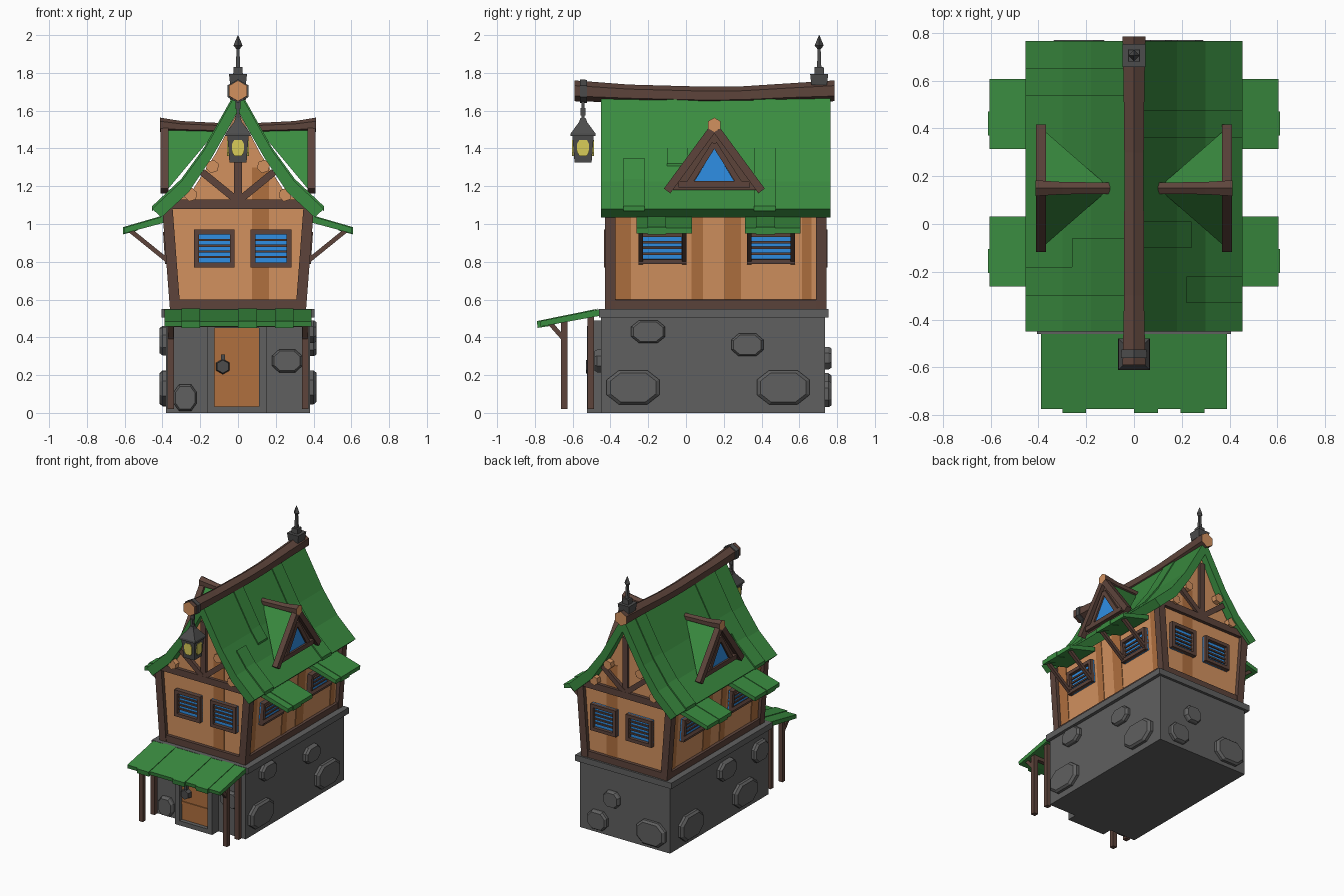
import bpy, bmesh, math
from mathutils import Vector as V, Matrix

if "Cube" in bpy.data.objects:
    bpy.data.objects.remove(bpy.data.objects["Cube"])


def material(name, hexcode):
    m = bpy.data.materials.new(name)
    c = [int(hexcode[i:i + 2], 16) / 255 for i in (0, 2, 4)]
    m.diffuse_color = [((k + .055) / 1.055) ** 2.4 for k in c] + [1]
    m.use_nodes = True
    m.node_tree.nodes["Principled BSDF"].inputs["Base Color"].default_value = m.diffuse_color
    return m


GREEN = material("roof_green", "3A8C40")
BROWN = material("timber_brown", "5D443B")
LIGHT = material("light_wood", "D2915F")
DARK = material("dark_plank", "B0703F")
STONE = material("stone_gray", "606060")
METAL = material("dark_metal", "4C4C4C")
BLUE = material("window_blue", "2F8FE5")
YELLOW = material("lamp_yellow", "D8CC58")


def finish(name, bm, mat, mat2=None, rule=None):
    bmesh.ops.recalc_face_normals(bm, faces=bm.faces)
    me = bpy.data.meshes.new(name)
    me.materials.append(mat)
    if mat2:
        me.materials.append(mat2)
        for f in bm.faces:
            f.material_index = int(rule(f.normal))
    bm.to_mesh(me)
    bm.free()
    ob = bpy.data.objects.new(name, me)
    bpy.context.collection.objects.link(ob)
    return ob


def hull(name, mat, pts, M=Matrix(), **kw):
    bm = bmesh.new()
    for p in pts:
        bm.verts.new(M @ V(p))
    bmesh.ops.convex_hull(bm, input=bm.verts)
    bmesh.ops.dissolve_limit(bm, angle_limit=.01, verts=bm.verts, edges=bm.edges)
    return finish(name, bm, mat, **kw)


def box(name, mat, lo, hi, M=Matrix()):
    return hull(name, mat, [(x, y, z) for x in (lo[0], hi[0])
                            for y in (lo[1], hi[1]) for z in (lo[2], hi[2])], M)


def extrude(name, mat, pts, vec):
    bm = bmesh.new()
    f = bm.faces.new([bm.verts.new(p) for p in pts])
    r = bmesh.ops.extrude_face_region(bm, geom=[f], use_keep_orig=True)
    bmesh.ops.translate(bm, vec=vec, verts=[v for v in r['geom'] if isinstance(v, bmesh.types.BMVert)])
    return finish(name, bm, mat)


def beam(name, mat, a, b, w, side):
    """Square bar from a to b; side is a direction across it."""
    a, b = V(a), V(b)
    d = (b - a).normalized()
    s = V(side)
    s = (s - d * s.dot(d)).normalized()
    t = d.cross(s)
    return hull(name, mat, [p + (s * i + t * j) * w / 2 for p in (a, b) for i in (-1, 1) for j in (-1, 1)])


def lathe(name, mat, rings, n, center=(0, 0, 0), axis='Z', turn=0, **kw):
    """Rings of (height, radius, up-shift) skinned along an axis."""
    bm = bmesh.new()
    loops = []
    for h, r, up in rings:
        loop = []
        for k in range(n):
            a = turn + k * math.tau / n
            p, q = r * math.cos(a), r * math.sin(a)
            v = {'Z': (p, q, h), 'Y': (q, h, p + up), 'X': (h, q, p + up)}[axis]
            loop.append(bm.verts.new(V(center) + V(v)))
        loops.append(loop)
    for l0, l1 in zip(loops, loops[1:]):
        for k in range(n):
            bm.faces.new((l0[k], l0[(k + 1) % n], l1[(k + 1) % n], l1[k]))
    bm.faces.new(loops[0])
    bm.faces.new(loops[-1])
    return finish(name, bm, mat, **kw)


def frame(o, u, v):
    """Wall coordinates: u along, v up, third axis outwards."""
    u, v = V(u).normalized(), V(v).normalized()
    M = Matrix((u, v, u.cross(v))).transposed().to_4x4()
    M.translation = o
    return M


# stone ground floor and ledge
box("stone_base", STONE, (-.38, -.45, 0), (.38, .735, .51))
box("stone_ledge", STONE, (-.405, -.46, .505), (.405, .755, .55))


def stone(M, u, v, w, h):
    pts = []
    for n, k in ((-.01, 1), (.02, 1), (.035, .86)):
        for a, b in ((.5, .22), (.27, .5)):
            pts += [(u + i * a * w * k, v + j * b * h * k, n) for i in (-1, 1) for j in (-1, 1)]
    hull("wall_stone", STONE, pts, M)


Z = (0, 0, 1)
for o, u, stones in (
        ((.38, 0, 0), (0, 1, 0), ((-.2, .43, .18, .12), (.325, .36, .17, .12), (-.28, .135, .28, .18), (.515, .135, .28, .18))),
        ((-.38, 0, 0), (0, -1, 0), ((-.5, .13, .27, .19), (-.07, .39, .2, .14), (.15, .13, .27, .18), (.33, .38, .17, .15))),
        ((0, -.45, 0), (1, 0, 0), ((.26, .275, .16, .12), (-.28, .08, .12, .14))),
        ((0, .735, 0), (-1, 0, 0), ((-.22, .1, .16, .14), (-.1, .29, .13, .12), (.23, .12, .24, .18)))):
    for s in stones:
        stone(frame(o, u, Z), *s)

# door with stone surround and knocker
for x0, x1 in ((-.165, -.125), (.11, .15)):
    box("door_jamb", STONE, (x0, -.525, 0), (x1, -.44, .46))
box("door_lintel", STONE, (-.165, -.52, .45), (.15, -.44, .49))
box("door_step", STONE, (-.13, -.525, 0), (.12, -.44, .035))
box("door", DARK, (-.13, -.495, .03), (.115, -.44, .455))
for z in (.165, .335):
    box("door_board", DARK, (-.125, -.502, z - .01), (.11, -.49, z + .01))
lathe("door_knocker", METAL, ((-.53, .035, 0), (-.49, .042, 0)), 6, (-.08, 0, .245), 'Y')
box("knocker_hanger", METAL, (-.09, -.52, .27), (-.07, -.49, .31))

# porch roof, posts and braces
extrude("porch_roof", GREEN, [(-.39, -.45, .55), (-.39, -.775, .485), (-.39, -.77, .457), (-.39, -.45, .515)], (.78, 0, 0))
for x, w in ((-.25, .1), (.05, .1), (.245, .1)):
    extrude("porch_shingle", GREEN, [(x - w / 2, -.46, .553), (x - w / 2, -.79, .486), (x - w / 2, -.785, .45), (x - w / 2, -.72, .46)], (w, 0, 0))
for s in (-1, 1):
    for y, z0, top in ((-.645, .02, .49), (-.505, .02, .52)):
        beam("porch_post", BROWN, (s * .355, y, z0), (s * .355, y, top), .034, (1, 0, 0))
    beam("porch_brace", BROWN, (s * .355, -.645, .39), (s * .355, -.72, .475), .025, (1, 0, 0))
box("porch_beam", BROWN, (-.37, -.66, .455), (.37, -.63, .485))

# timbered upper floor, flared outwards
wall = [(.335, .55), (.37, 1.08), (.24, 1.18), (.12, 1.37), (0, 1.6)]
prof = wall + [(-x, z) for x, z in wall[-2::-1]]
extrude("upper_walls", LIGHT, [(x, -.40, z) for x, z in prof], (0, 1.115, 0))


def window(M, u, v, w, h, slats):
    a, b, t = w / 2, h / 2, .025
    box("window_glass", BLUE, (u - a, v - b, 0), (u + a, v + b, .009), M)
    for i in (-1, 1):
        box("window_side", BROWN, (u + i * a - t * (i > 0), v - b, 0), (u + i * a + t * (i < 0), v + b, .035), M)
        box("window_rail", BROWN, (u - a, v + i * b - t * (i > 0), 0), (u + a, v + i * b + t * (i < 0), .035), M)
    for k in range(1, slats):
        c = v - b + t + k * (h - 2 * t) / slats
        box("window_slat", BROWN, (u - a, c - .006, 0), (u + a, c + .006, .018), M)


# front and back gables
for o, d in ((-.40, -1), (.715, 1)):
    M = frame((0, o, 0), (-d, 0, 0), Z)
    for x in (-.125, .175):
        window(M, -d * x, .87, .215, .2, 5)
    c = -d * .12
    box("dark_plank", DARK, (c - .045, .58, 0), (c + .045, 1.3, .004), M)
    box("sill_beam", BROWN, (-.34, .55, -.01), (.34, .6, .025), M)
    box("gable_beam", BROWN, (-.35, 1.08, -.01), (.35, 1.13, .025), M)
    box("king_post", BROWN, (-.022, 1.1, -.01), (.022, 1.54, .02), M)
    for s in (-1, 1):
        beam("gable_brace", BROWN, M @ V((0, 1.12, .005)), M @ V((s * .19, 1.275, .005)), .038, (0, 1, 0))
        beam("corner_post", BROWN, (s * .333, o + d * .002, .55), (s * .375, o + d * .002, 1.1), .055, (0, 1, 0))
        for x, z in ((.135, 1.305), (.25, 1.155)):
            lathe("purlin_end", LIGHT, ((0, .036, 0), (d * .04, .036, 0)), 6, (s * x, o, z), 'Y', .2)

# long sides: planks, windows, awnings
for s in (-1, 1):
    M = frame((s * .335, 0, .55), (0, s, 0), (s * .035, 0, .53))
    box("sill_beam", BROWN, (min(-s * .4, s * .715) if s > 0 else -.715, 0, -.01), (.715 if s > 0 else .4, .05, .022), M)
    for y, w in ((.06, .06), (.245, .09), (-.34, .1), (.64, .05)):
        box("dark_plank", DARK, (s * y - w / 2, .03, 0), (s * y + w / 2, .53, .004), M)
    for y in (-.125, .45):
        window(M, s * y, .325, .255, .17, 4)
        y += .01
        extrude("awning", GREEN, [(s * x, y - .147, z) for x, z in ((.38, 1.045), (.605, .98), (.603, .95), (.38, 1.01))], (0, .294, 0))
        extrude("awning_shingle", GREEN, [(s * x, y - .09, z) for x, z in ((.39, 1.047), (.61, .983), (.608, .945), (.54, .963))], (0, .1, 0))
        for e in (-.115, .115):
            beam("awning_strut", BROWN, (s * .36, y - .01 + e, .795), (s * .57, y - .01 + e, .965), .024, (0, 1, 0))

# main roof and raised shingle strips
outer = [(0, 1.71), (.09, 1.55), (.18, 1.39), (.30, 1.225), (.455, 1.08)]
inner = [(.405, 1.035), (.26, 1.17), (.14, 1.35), (.06, 1.49), (0, 1.60)]


def roof_z(x):
    for (a, za), (b, zb) in zip(outer, outer[1:]):
        if x <= b or b == .455:
            return za + (zb - za) * (x - a) / (b - a)


for s in (-1, 1):
    extrude("main_roof", GREEN, [(s * x, -.45, z) for x, z in outer + inner], (0, 1.215, 0))
for s, y0, y1, x0, x1 in ((1, -.1, .01, .02, .24), (1, .36, .475, .02, .455), (1, -.33, -.22, .22, .455),
                          (-1, -.18, -.06, .02, .26), (-1, -.30, -.18, .02, .455), (-1, .535, .65, .02, .455)):
    xs = [x0] + [x for x, z in outer if x0 < x < x1] + [x1]
    pts = [(s * x, y0, roof_z(x) + .014) for x in xs] + [(s * x, y0, roof_z(x) - .012) for x in xs[::-1]]
    extrude("roof_strip", GREEN, pts, (0, y1 - y0, 0))

# dormers
for s in (-1, 1):
    hull("dormer_roof", GREEN, [(s * .385, .15, 1.52), (s * .375, -.09, 1.18), (s * .375, .39, 1.18), (s * .10, .15, 1.51)],
         mat2=BROWN, rule=lambda n: abs(n.x) > .9)
    hull("dormer_window", BLUE, [(s * x, y, z) for x in (.375, .388) for y, z in ((.15, 1.40), (.04, 1.22), (.26, 1.22))])
    for d in (-1, 1):
        beam("dormer_rafter", BROWN, (s * .39, .15, 1.515), (s * .39, .15 + d * .25, 1.175), .042, (1, 0, 0))
        beam("dormer_inner_frame", BROWN, (s * .385, .15, 1.425), (s * .385, .15 + d * .14, 1.205), .03, (1, 0, 0))
    beam("dormer_sill", BROWN, (s * .385, -.04, 1.21), (s * .385, .34, 1.21), .034, (1, 0, 0))
    lathe("dormer_ridge", BROWN, ((s * .10, .027, 1.508), (s * .3, .03, 1.515), (s * .412, .038, 1.525)), 6, (0, .15, 0), 'X',
          mat2=LIGHT, rule=lambda n, s=s: n.x * s > .9)

# curved ridge beam with light cut ends
lathe("ridge_beam", BROWN, ((-.59, .055, 1.705), (-.3, .048, 1.69), (.1, .047, 1.68), (.3, .047, 1.682), (.55, .05, 1.695), (.785, .055, 1.705)),
      6, axis='Y', mat2=LIGHT, rule=lambda n: abs(n.y) > .9)

# hanging lantern
q = math.pi / 4
L = (0, -.545, 0)
lathe("lantern_strap", METAL, ((-.56, .063, 1.703), (-.525, .061, 1.702)), 6, axis='Y')
for k, z in enumerate((1.63, 1.595, 1.56)):
    box("chain_link", METAL, (-.014 + .007 * (k % 2), -.552 - .007 * (k % 2), z - .02), (.014 - .007 * (k % 2), -.538 + .007 * (k % 2), z + .02))
lathe("lantern_roof", METAL, ((1.465, .094, 0), (1.48, .092, 0), (1.54, .03, 0), (1.56, .02, 0)), 4, L, turn=q)
lathe("lantern_body", METAL, ((1.325, .064, 0), (1.345, .066, 0), (1.47, .08, 0)), 4, L, turn=q)
for M in [Matrix.Translation(L) @ Matrix.Rotation(k * math.pi / 2, 4, 'Z') for k in range(4)]:
    hull("lantern_glass", YELLOW, [(x, y, z) for y in (-.045, -.058) for x, z in
         ((-.02, 1.36), (.02, 1.36), (-.031, 1.38), (.031, 1.38), (-.031, 1.425), (.031, 1.425), (-.02, 1.445), (.02, 1.445))], M)

# roof finial
F = (0, .705, 0)
lathe("finial_base", METAL, ((1.735, .058, 0), (1.795, .068, 0)), 4, F, turn=q)
lathe("finial_block", METAL, ((1.79, .036, 0), (1.832, .034, 0)), 4, F, turn=q)
lathe("finial_rod", METAL, ((1.83, .016, 0), (1.93, .011, 0)), 4, F, turn=q)
lathe("finial_tip", METAL, ((1.925, .008, 0), (1.945, .024, 0), (2.0, .001, 0)), 4, F)
